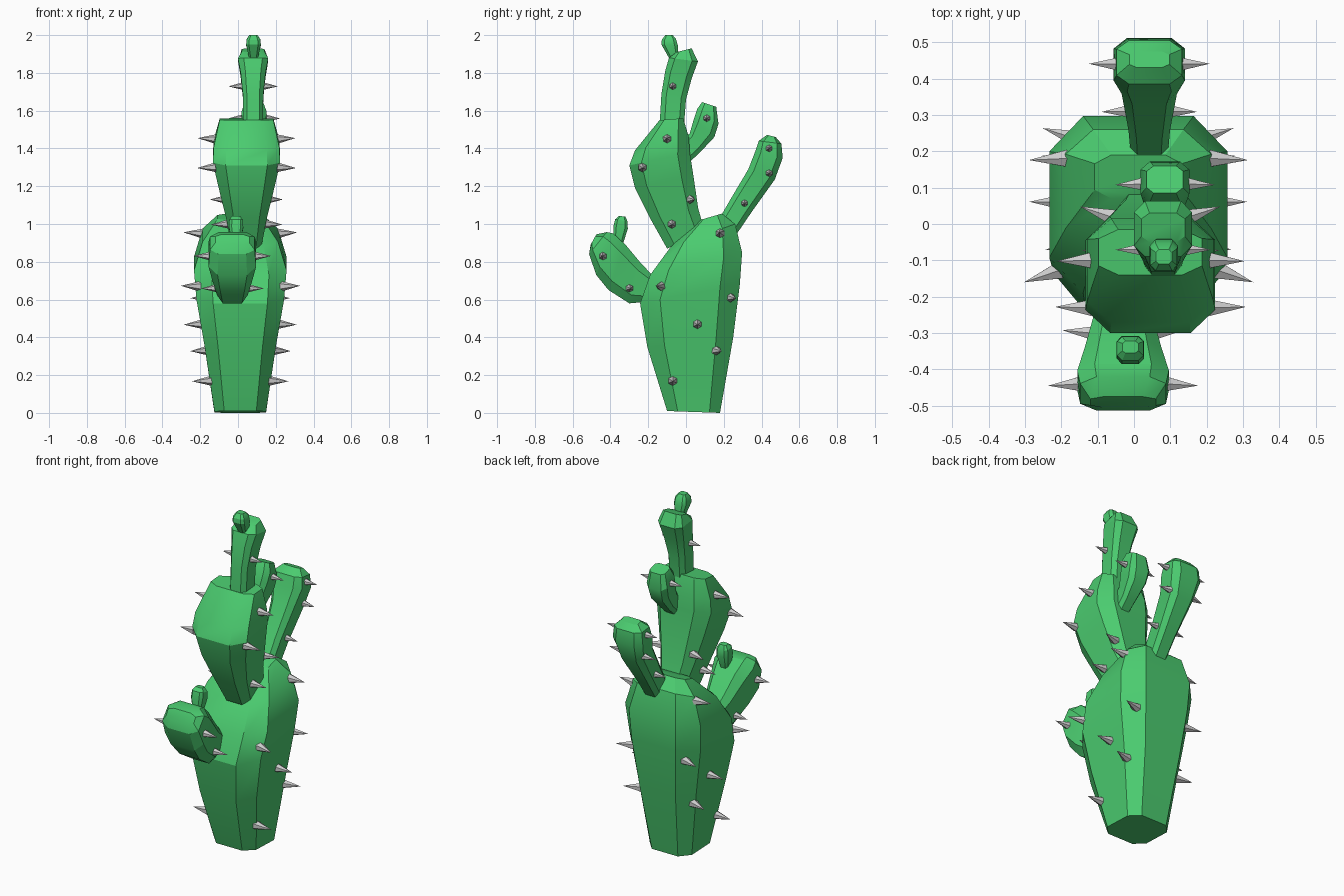
import bpy, bmesh, math
from mathutils import Vector
from mathutils.bvhtree import BVHTree

if "Cube" in bpy.data.objects:
    bpy.data.objects.remove(bpy.data.objects["Cube"])

green = bpy.data.materials.new("cactus_green")
green.diffuse_color = (0.07, 0.60, 0.16, 1)
green.use_nodes = True
green.node_tree.nodes["Principled BSDF"].inputs["Base Color"].default_value = green.diffuse_color


def finish(name, bm, material=None, smooth=True):
    bmesh.ops.recalc_face_normals(bm, faces=bm.faces)
    mesh = bpy.data.meshes.new(name)
    bm.to_mesh(mesh)
    ob = bpy.data.objects.new(name, mesh)
    bpy.context.collection.objects.link(ob)
    if material:
        mesh.materials.append(material)
    if smooth:
        bpy.ops.object.select_all(action='DESELECT')
        ob.select_set(True)
        bpy.context.view_layer.objects.active = ob
        bpy.ops.object.shade_smooth_by_angle(angle=math.radians(28))
    return ob


def spike(name, base, direction, length):
    bm = bmesh.new()
    bmesh.ops.create_cone(bm, cap_ends=True, segments=6, radius1=length * 0.26,
                          radius2=0, depth=length)
    bmesh.ops.translate(bm, verts=bm.verts, vec=(0, 0, length * 0.4))
    ob = finish(name, bm, smooth=False)
    ob.location = base
    ob.rotation_euler = direction.to_track_quat('Z', 'Y').to_euler()


def pad(name, xc, rings, spikes=(), length=0.1, face=0.62, side=0.6):
    """Loft eight-sided rings; each is (front y, front z, back y, back z, half width)."""
    octagon = [(-1, -face), (-1, face), (-side, 1), (side, 1),
               (1, face), (1, -face), (side, -1), (-side, -1)]
    bm = bmesh.new()
    loops = []
    for yf, zf, yb, zb, hw in rings:
        mid = Vector((xc, (yf + yb) / 2, (zf + zb) / 2))
        half = Vector((0, (yb - yf) / 2, (zb - zf) / 2))
        loops.append([bm.verts.new(mid + half * d + Vector((hw * w, 0, 0)))
                      for d, w in octagon])
    for a, b in zip(loops, loops[1:]):
        for i in range(8):
            j = (i + 1) % 8
            bm.faces.new((a[i], a[j], b[j], b[i]))
    bm.faces.new(loops[0])
    bm.faces.new(loops[-1])
    bmesh.ops.recalc_face_normals(bm, faces=bm.faces)
    tree = BVHTree.FromBMesh(bm)
    # paired spikes placed on both flanks
    for i, (y, z) in enumerate(spikes):
        for s, label in ((-1, "left"), (1, "right")):
            hit, normal, _, _ = tree.ray_cast(Vector((xc + 2 * s, y, z)), Vector((-s, 0, 0)))
            if hit:
                d = Vector((s, normal.y * 0.5, normal.z * 0.2)).normalized()
                spike(f"{name}_spike_{label}_{i + 1}", hit, d, length)
    finish(name, bm, green)
    bm.free()


# main trunk
pad("trunk", 0.012, [
    (-.10, .01, .18, 0, .137), (-.205, .35, .25, .40, .19), (-.243, .58, .285, .68, .232),
    (-.19, .73, .297, .85, .245), (-.08, .88, .26, 1.0, .20), (.07, 1.02, .19, 1.055, .12)],
    [(-.07, .17), (.16, .33), (.06, .47), (.235, .61), (-.13, .67), (.18, .95)], .105)

# upper pad, its crown and bud
pad("upper_pad", .045, [
    (-.10, .87, .10, .96, .08), (-.19, 1.03, .065, 1.08, .11), (-.27, 1.19, .04, 1.25, .15),
    (-.30, 1.31, .02, 1.38, .178), (-.27, 1.39, .015, 1.46, .174),
    (-.14, 1.55, -.015, 1.56, .142)],
    [(-.10, 1.45), (-.23, 1.30), (.02, 1.13), (-.075, 1.0)], .10)
pad("crown_pad", .08, [
    (-.14, 1.52, -.01, 1.53, .052), (-.13, 1.69, 0, 1.66, .054), (-.11, 1.81, .03, 1.77, .066),
    (-.09, 1.88, .063, 1.86, .08), (-.05, 1.91, .03, 1.93, .06)],
    [(-.07, 1.73)], .08)
pad("crown_bud", .082, [
    (-.085, 1.87, -.04, 1.885, .022), (-.13, 1.95, -.043, 1.945, .039),
    (-.128, 1.975, -.053, 1.98, .036), (-.11, 2.0, -.07, 2.0, .022)])

# small pad behind the upper pad
pad("rear_small_pad", .085, [
    (-.04, 1.43, 0, 1.31, .04), (.02, 1.48, .075, 1.38, .045), (.04, 1.55, .15, 1.46, .06),
    (.06, 1.61, .172, 1.53, .067), (.085, 1.645, .16, 1.62, .05)],
    [(.11, 1.56)], .08)

# rear arm
pad("rear_arm", .042, [
    (.16, 1.0, .25, .92, .05), (.235, 1.13, .345, 1.06, .057), (.33, 1.29, .47, 1.235, .076),
    (.365, 1.38, .512, 1.35, .098), (.385, 1.44, .505, 1.425, .09),
    (.43, 1.472, .475, 1.46, .055)],
    [(.44, 1.40), (.44, 1.27), (.31, 1.11)], .08)

# front arm and its bud
pad("front_arm", -.03, [
    (-.19, .59, -.17, .72, .06), (-.30, .58, -.245, .80, .082), (-.41, .65, -.32, .89, .105),
    (-.475, .73, -.385, .95, .126), (-.513, .84, -.42, .957, .118),
    (-.505, .89, -.475, .945, .09)],
    [(-.44, .83), (-.30, .66)], .09)
pad("front_arm_bud", -.01, [
    (-.385, .91, -.335, .89, .022), (-.385, .985, -.308, .975, .038),
    (-.375, 1.025, -.31, 1.015, .036), (-.355, 1.042, -.322, 1.04, .022)])
